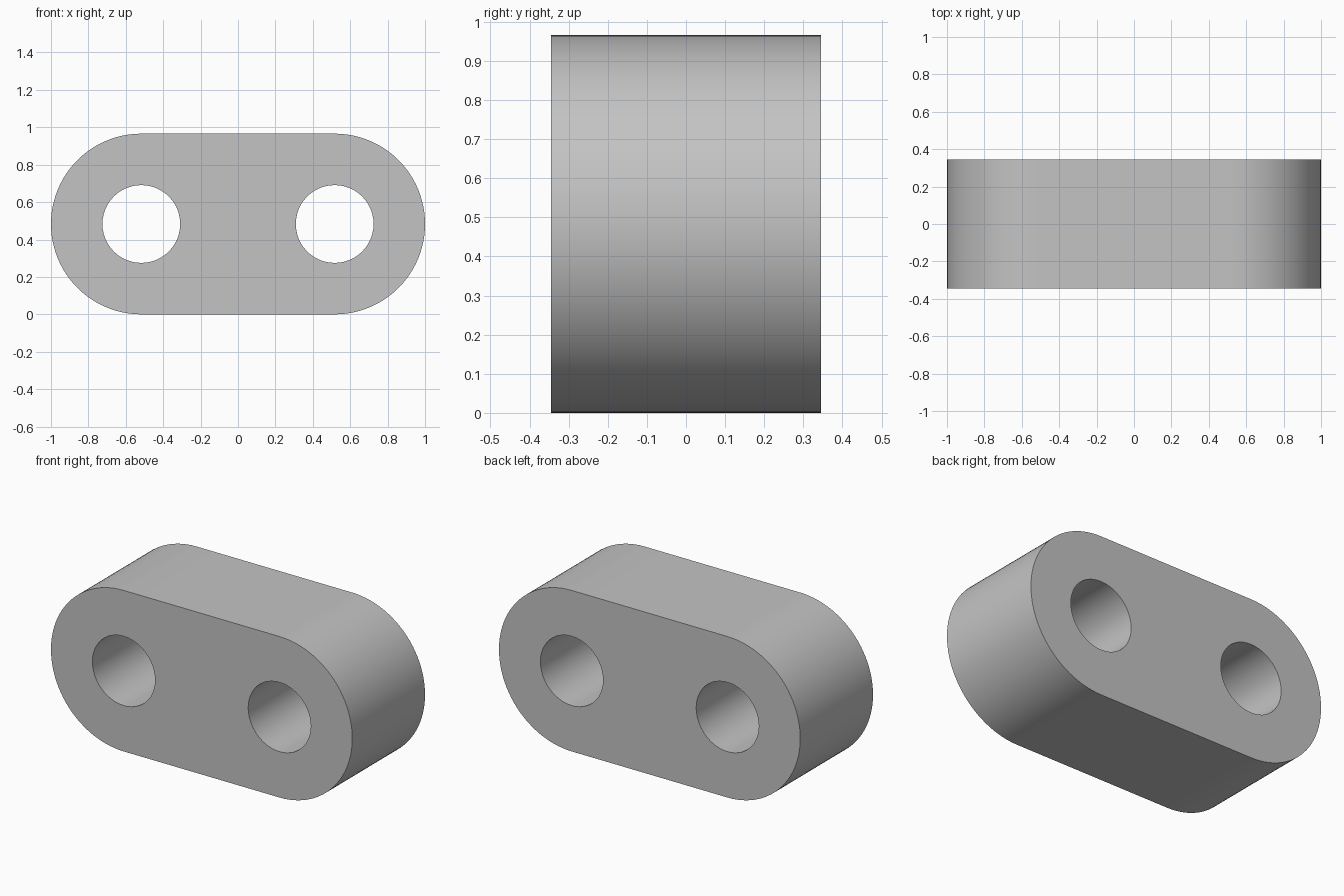
import bpy
import bmesh
from math import sin, cos, pi
from mathutils import Vector

default = bpy.data.objects.get("Cube")
if default:
    bpy.data.objects.remove(default)

RADIUS = 0.483        # rounded ends
CENTRE = 1 - RADIUS   # distance of each bore from the middle
BORE = 0.208          # bore radius
DEPTH = 0.69
STEPS = 48            # segments per half circle


def arc(cx, r, start, sweep, count):
    return [Vector((cx + r * cos(start + sweep * i / STEPS), -DEPTH / 2,
                    RADIUS + r * sin(start + sweep * i / STEPS)))
            for i in range(count)]


def add_loop(bm, points):
    verts = [bm.verts.new(p) for p in points]
    return [bm.edges.new((v, verts[i - 1])) for i, v in enumerate(verts)]


# Front profile: rounded outline with two bores
bm = bmesh.new()
edges = add_loop(bm, arc(CENTRE, RADIUS, -pi / 2, pi, STEPS + 1)
                 + arc(-CENTRE, RADIUS, pi / 2, pi, STEPS + 1))
for side in (-1, 1):
    edges += add_loop(bm, arc(side * CENTRE, BORE, 0, 2 * pi, STEPS))
bmesh.ops.triangle_fill(bm, edges=edges, use_beauty=True)

# Extrude through the full depth
result = bmesh.ops.extrude_face_region(bm, geom=bm.faces[:], use_keep_orig=True)
moved = [g for g in result["geom"] if isinstance(g, bmesh.types.BMVert)]
bmesh.ops.translate(bm, verts=moved, vec=(0, DEPTH, 0))
bmesh.ops.recalc_face_normals(bm, faces=bm.faces[:])

mesh = bpy.data.meshes.new("link_plate")
bm.to_mesh(mesh)
bm.free()
link = bpy.data.objects.new("link_plate", mesh)
bpy.context.collection.objects.link(link)

# Plain grey material
grey = bpy.data.materials.new("plain_grey")
grey.use_nodes = True
colour = (0.55, 0.55, 0.55, 1)
grey.diffuse_color = colour
grey.node_tree.nodes["Principled BSDF"].inputs["Base Color"].default_value = colour
mesh.materials.append(grey)

# Smooth round walls, crisp rims
bpy.ops.object.select_all(action="DESELECT")
link.select_set(True)
bpy.context.view_layer.objects.active = link
bpy.ops.object.shade_smooth_by_angle(angle=pi / 6)
